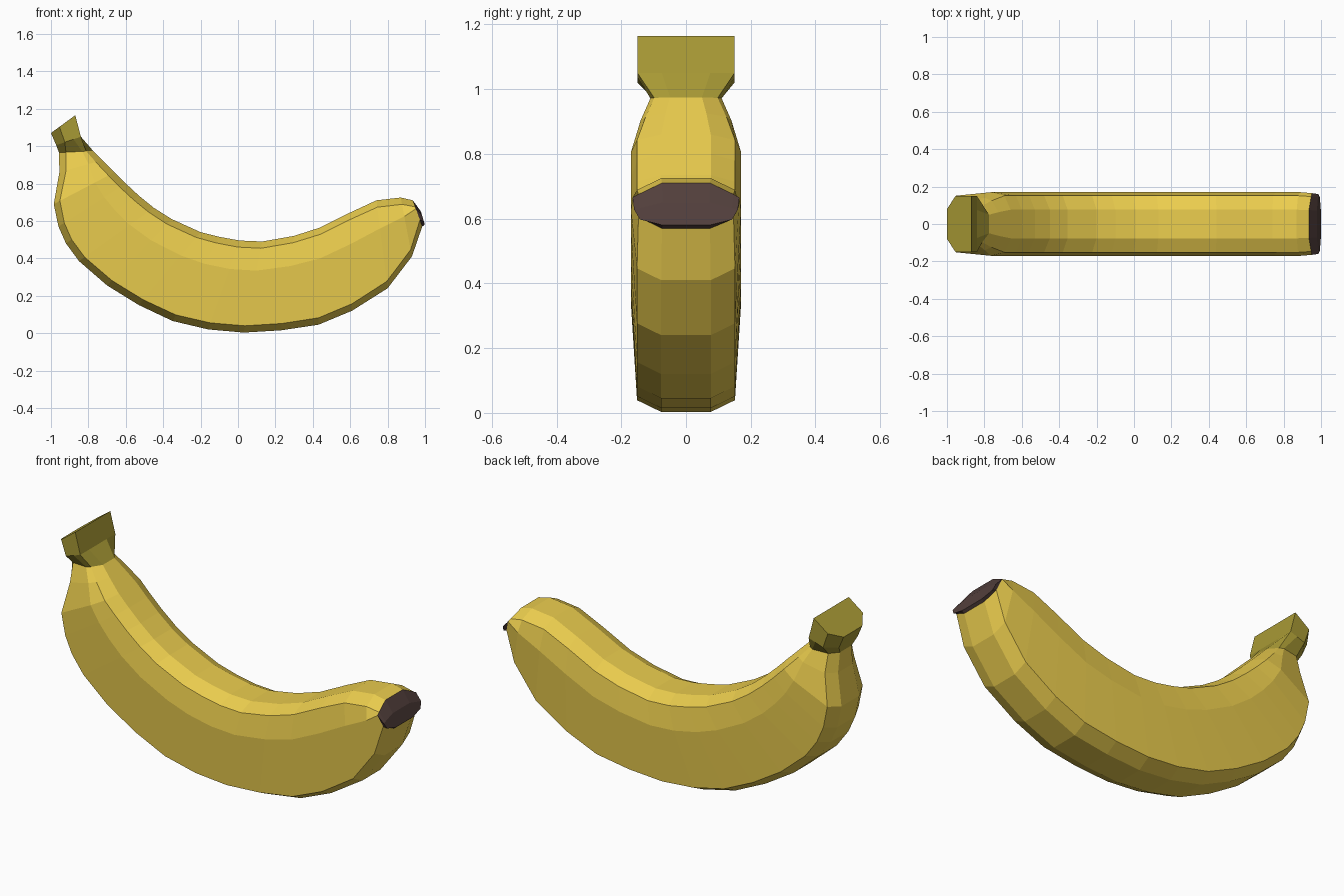
import bpy, bmesh
from mathutils import Vector

if "Cube" in bpy.data.objects:
    bpy.data.objects.remove(bpy.data.objects["Cube"])


def material(name, rgb):
    m = bpy.data.materials.new(name)
    m.diffuse_color = (*rgb, 1)
    m.use_nodes = True
    m.node_tree.nodes["Principled BSDF"].inputs["Base Color"].default_value = m.diffuse_color
    return m


def ring(outer, inner, width, square=False):
    """Mirrored ten-sided section spanning outer curve to inner curve (x, z)."""
    o, i = Vector(outer), Vector(inner)
    c = min(0.037 / (i - o).length, 0.25)          # bevel of the long edges
    if square:
        half = [(0, .53), (.35, 1), (.7, 1), (1, 1), (1, .5)]
    else:
        half = [(0, .45), (c, .89), (.68, 1), (1 - c, .89), (1, .45)]
    side = [(o.lerp(i, t), y * width) for t, y in half]
    pts = side + [(p, -y) for p, y in reversed(side)]
    return [(p.x, y, p.y) for p, y in pts]


def loft(name, rings, mat, cap_start=False, cap_end=False):
    bm = bmesh.new()
    loops = [[bm.verts.new(p) for p in r] for r in rings]
    n = len(loops[0])
    for a, b in zip(loops, loops[1:]):
        for k in range(n):
            j = (k + 1) % n
            bm.faces.new((a[k], a[j], b[j], b[k]))
    if cap_start:
        bm.faces.new(loops[0])
    if cap_end:
        bm.faces.new(loops[-1])
    bmesh.ops.recalc_face_normals(bm, faces=bm.faces)
    # open tubes: make sure the faces look outward
    bm.faces.ensure_lookup_table()
    ctr = sum((v.co for v in loops[0] + loops[1]), Vector()) / (2 * n)
    f = bm.faces[2]
    if f.normal.dot(f.calc_center_median() - ctr) < 0:
        bmesh.ops.reverse_faces(bm, faces=bm.faces)
    me = bpy.data.meshes.new(name)
    bm.to_mesh(me)
    bm.free()
    me.materials.append(mat)
    ob = bpy.data.objects.new(name, me)
    bpy.context.collection.objects.link(ob)


yellow = material("peel_yellow", (0.83, 0.61, 0.076))
olive = material("stem_olive", (0.39, 0.32, 0.035))
brown = material("tip_brown", (0.085, 0.05, 0.045))

# Outer curve, inner curve and half width along the fruit
neck = ring((-.957, .965), (-.775, .975), .11)
body = [neck] + [ring(o, i, w) for o, i, w in [
    ((-.955, .86), (-.725, .925), .14),
    ((-.985, .69), (-.66, .86), .17),
    ((-.96, .57), (-.60, .80), .17),
    ((-.92, .48), (-.53, .735), .17),
    ((-.85, .385), (-.45, .67), .17),
    ((-.70, .255), (-.355, .61), .17),
    ((-.53, .15), (-.20, .54), .17),
    ((-.35, .065), (-.10, .515), .17),
    ((-.16, .02), (.01, .495), .17),
    ((.03, .003), (.13, .49), .17),
    ((.23, .015), (.30, .52), .17),
    ((.43, .045), (.44, .565), .17),
    ((.61, .12), (.60, .645), .17),
    ((.80, .24), (.74, .71), .17),
    ((.93, .41), (.87, .725), .17),
]]
end = ring((.985, .57), (.935, .71), .165)
loft("banana_body", body + [end], yellow)

# Stem: flared, square on the inner side, with a slanted cut
loft("stem", [
    ring((-1.0, 1.07), (-.87, 1.165), .15, True),
    ring((-.972, 1.005), (-.84, 1.05), .15, True),
    neck,
], olive, cap_start=True)

# Dark blossom tip, slightly domed
loft("blossom_tip", [end, ring((.999, .58), (.978, .65), .16)], brown, cap_end=True)
